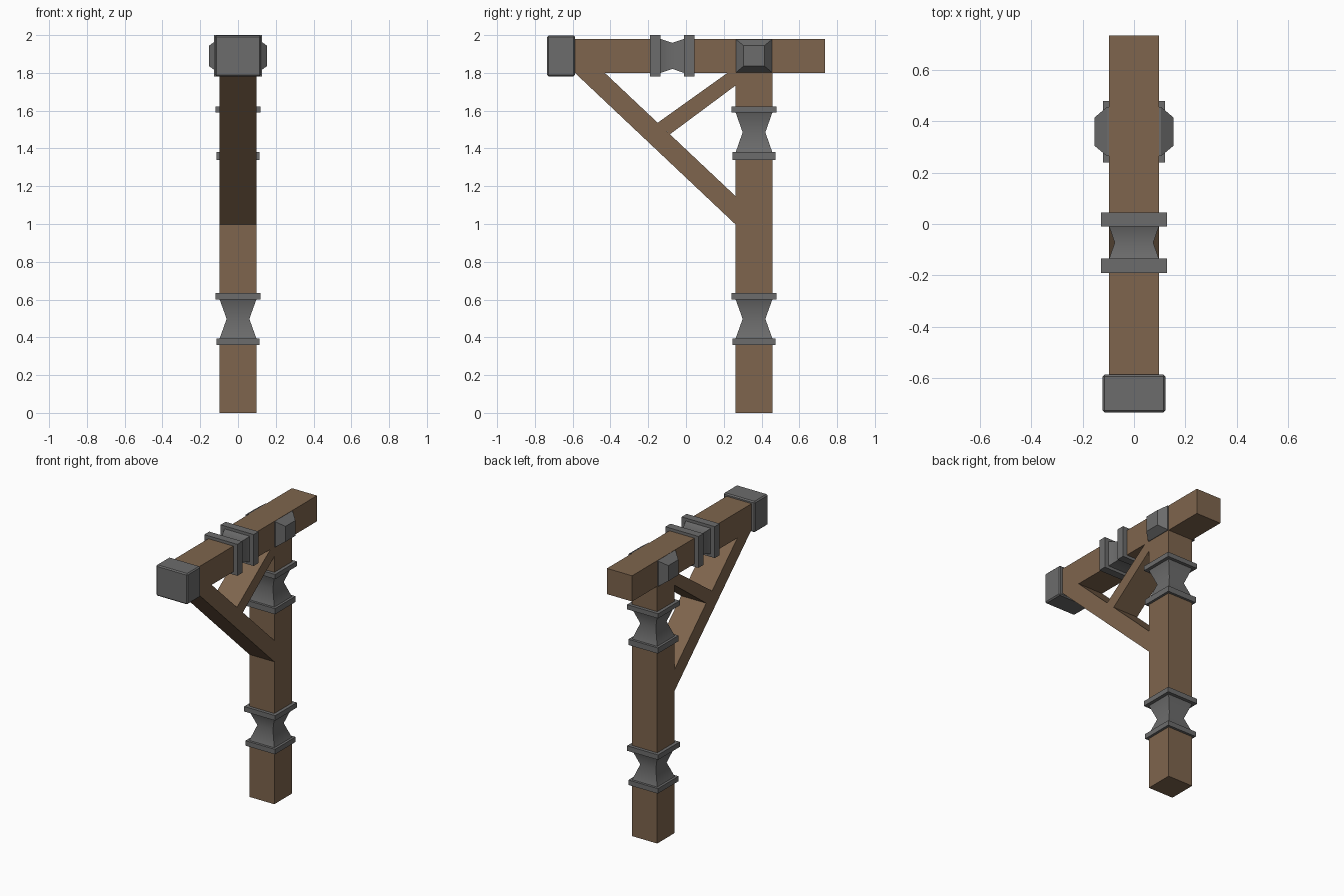
import bpy, bmesh, math

if "Cube" in bpy.data.objects:
    bpy.data.objects.remove(bpy.data.objects["Cube"])


def material(name, color):
    m = bpy.data.materials.new(name)
    m.diffuse_color = color
    m.use_nodes = True
    m.node_tree.nodes["Principled BSDF"].inputs["Base Color"].default_value = m.diffuse_color
    return m


WOOD = material("wood", (0.21, 0.13, 0.075, 1))
IRON = material("iron", (0.15, 0.15, 0.15, 1))


def loft(name, rings, mat, smooth=False, bevel=0):
    """Skin a list of equal-sized point rings and cap both ends."""
    bm = bmesh.new()
    loops = [[bm.verts.new(p) for p in r] for r in rings]
    n = len(loops[0])
    for a, b in zip(loops, loops[1:]):
        for i in range(n):
            j = (i + 1) % n
            bm.faces.new((a[i], a[j], b[j], b[i]))
    bm.faces.new(loops[0][::-1])
    bm.faces.new(loops[-1])
    bmesh.ops.recalc_face_normals(bm, faces=bm.faces)
    if bevel:
        bmesh.ops.bevel(bm, geom=bm.edges[:], offset=bevel, segments=1, affect='EDGES')
    me = bpy.data.meshes.new(name)
    bm.to_mesh(me)
    bm.free()
    if smooth:
        for p in me.polygons:
            p.use_smooth = True
        me.set_sharp_from_angle(angle=math.radians(60))
    me.materials.append(mat)
    ob = bpy.data.objects.new(name, me)
    bpy.context.collection.objects.link(ob)
    return ob


SQ = [(-1, -1), (1, -1), (1, 1), (-1, 1)]
W = 0.097        # half width of the timber
PY = 0.36        # post centre in y
BZ = 1.89        # beam centre in z


def upright(name, levels, mat, **kw):
    """Square section along z; levels are (z, half width)."""
    return loft(name, [[(x * h, PY + y * h, z) for x, y in SQ] for z, h in levels], mat, **kw)


def along(name, stations, mat, **kw):
    """Rectangular section along y; stations are (y, half width, half height)."""
    return loft(name, [[(x * a, y, BZ + z * b) for x, z in SQ] for y, a, b in stations], mat, **kw)


def plank(name, profile, mat):
    """Side profile in (y, z) extruded across the timber width."""
    return loft(name, [[(x, y, z) for y, z in profile] for x in (-W, W)], mat)


# post sections
for name, z0, z1 in (("lower", 0, 0.38), ("middle", 0.615, 1.36), ("upper", 1.605, 1.80)):
    upright("post_" + name, [(z0, W), (z1, W)], WOOD)

# waisted iron fittings on the post
for name, a, b, c, d in (("lower", 0.36, 0.395, 0.60, 0.635),
                         ("upper", 1.34, 1.38, 1.59, 1.623)):
    upright(name + "_band_bottom", [(a, 0.114), (b, 0.114)], IRON)
    upright(name + "_band_top", [(c, 0.12), (d, 0.12)], IRON)
    upright(name + "_waist", [(b, W), ((b + c) / 2, 0.06), (c, W)], IRON, smooth=True)

# beam sections
along("beam_front", [(-0.60, W, 0.09), (-0.16, W, 0.09)], WOOD)
along("beam_back", [(0.02, W, 0.09), (0.735, W, 0.09)], WOOD)

# iron collar on the beam
along("collar_band_front", [(-0.19, 0.128, 0.11), (-0.135, 0.128, 0.11)], IRON)
along("collar_band_back", [(-0.01, 0.128, 0.11), (0.045, 0.128, 0.11)], IRON)
along("collar_waist", [(-0.135, W, 0.09), (-0.0725, 0.075, 0.069), (-0.01, W, 0.09)],
      IRON, smooth=True)

# iron cap on the front end of the beam
along("beam_end_cap", [(-0.735, 0.122, 0.108), (-0.587, 0.122, 0.108)], IRON, bevel=0.008)

# tapered iron bosses on both sides of the joint
for name, s in (("left", -1), ("right", 1)):
    rings = [[(s * x, PY + y * a, BZ + z * b) for y, z in SQ]
             for x, a, b in ((0.09, 0.096, 0.088), (0.105, 0.096, 0.088), (0.154, 0.055, 0.054))]
    loft("joint_boss_" + name, rings, IRON)

# diagonal braces
plank("main_brace", [(0.265, 0.995), (0.265, 1.145), (-0.43, 1.80), (-0.588, 1.80)], WOOD)
plank("short_brace", [(-0.085, 1.475), (0.265, 1.735), (0.265, 1.80), (0.22, 1.80),
                      (-0.15, 1.536)], WOOD)
